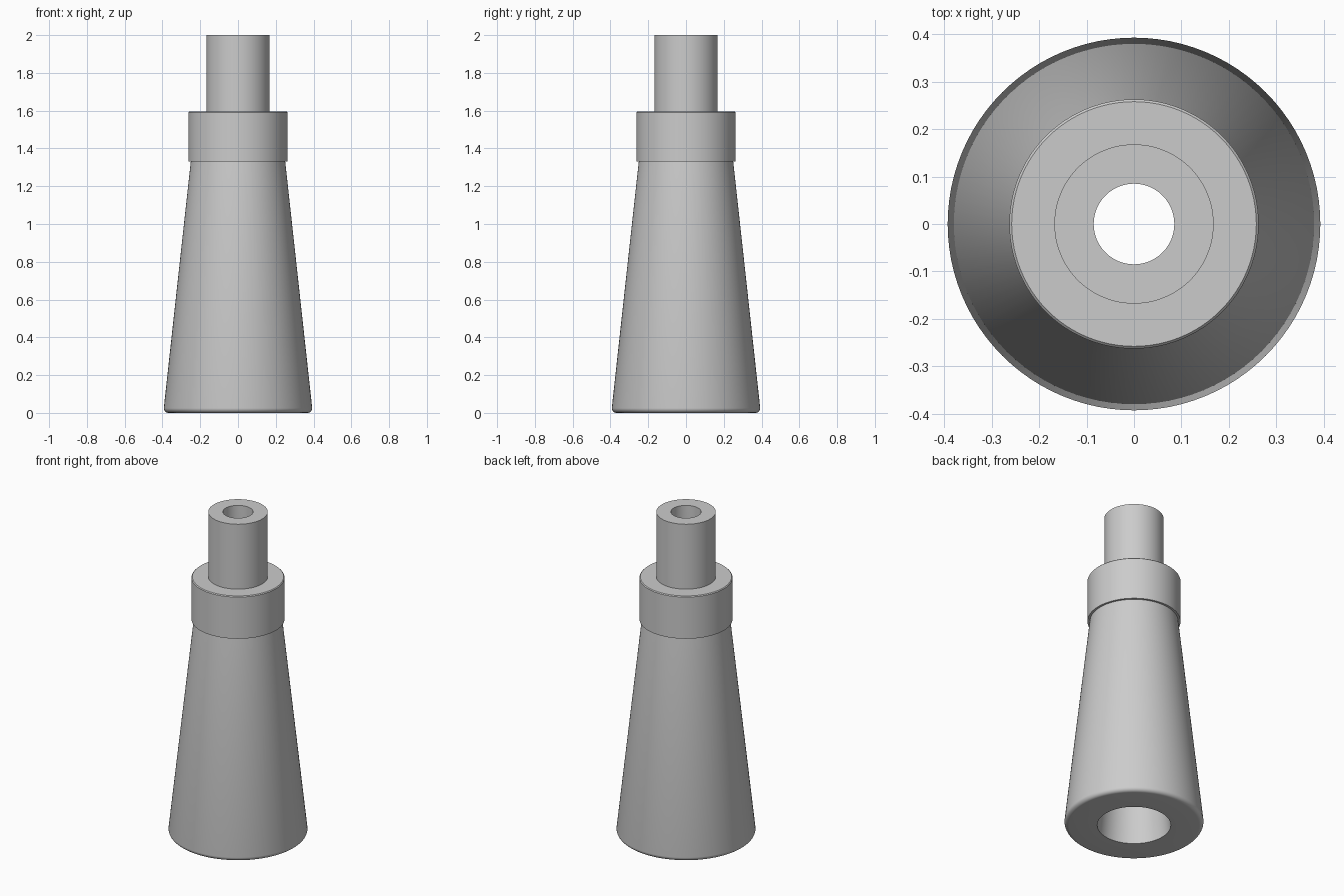
import bpy, bmesh, math

cube = bpy.data.objects.get("Cube")
if cube:
    bpy.data.objects.remove(cube, do_unlink=True)

SEGMENTS = 96

grey = bpy.data.materials.new("plain grey")
grey.use_nodes = True
colour = (0.6, 0.6, 0.6, 1)
grey.diffuse_color = colour
grey.node_tree.nodes["Principled BSDF"].inputs["Base Color"].default_value = colour


def lathe(name, profile):
    """Spin an open (radius, height) profile around z."""
    bm = bmesh.new()
    verts = [bm.verts.new((r, 0, z)) for r, z in profile]
    edges = [bm.edges.new(pair) for pair in zip(verts, verts[1:])]
    bmesh.ops.spin(bm, geom=verts + edges, cent=(0, 0, 0), axis=(0, 0, 1),
                   angle=math.tau, steps=SEGMENTS, use_duplicate=False)
    bmesh.ops.remove_doubles(bm, verts=bm.verts, dist=1e-5)
    bmesh.ops.recalc_face_normals(bm, faces=bm.faces)
    mesh = bpy.data.meshes.new(name)
    bm.to_mesh(mesh)
    bm.free()
    mesh.materials.append(grey)
    obj = bpy.data.objects.new(name, mesh)
    bpy.context.collection.objects.link(obj)
    bpy.ops.object.select_all(action="DESELECT")
    obj.select_set(True)
    bpy.context.view_layer.objects.active = obj
    bpy.ops.object.shade_smooth_by_angle(angle=math.radians(35))


# Bottom edge rounding, from the flat base up to the cone wall
rounding = [(0.368 + 0.025 * math.sin(a), 0.025 - 0.025 * math.cos(a))
            for a in (math.radians(15 * i) for i in range(7))]

# Hollow stepped nozzle: bore, cone, collar and spout in one closed profile
lathe("nozzle_body", [
    (0.085, 2.0), (0.085, 1.33), (0.208, 0.0),       # bore
    *rounding,                                       # base edge
    (0.25, 1.33), (0.263, 1.33),                     # cone and collar underside
    (0.263, 1.59), (0.258, 1.595), (0.168, 1.595),   # collar
    (0.168, 2.0), (0.085, 2.0),                      # spout
])
